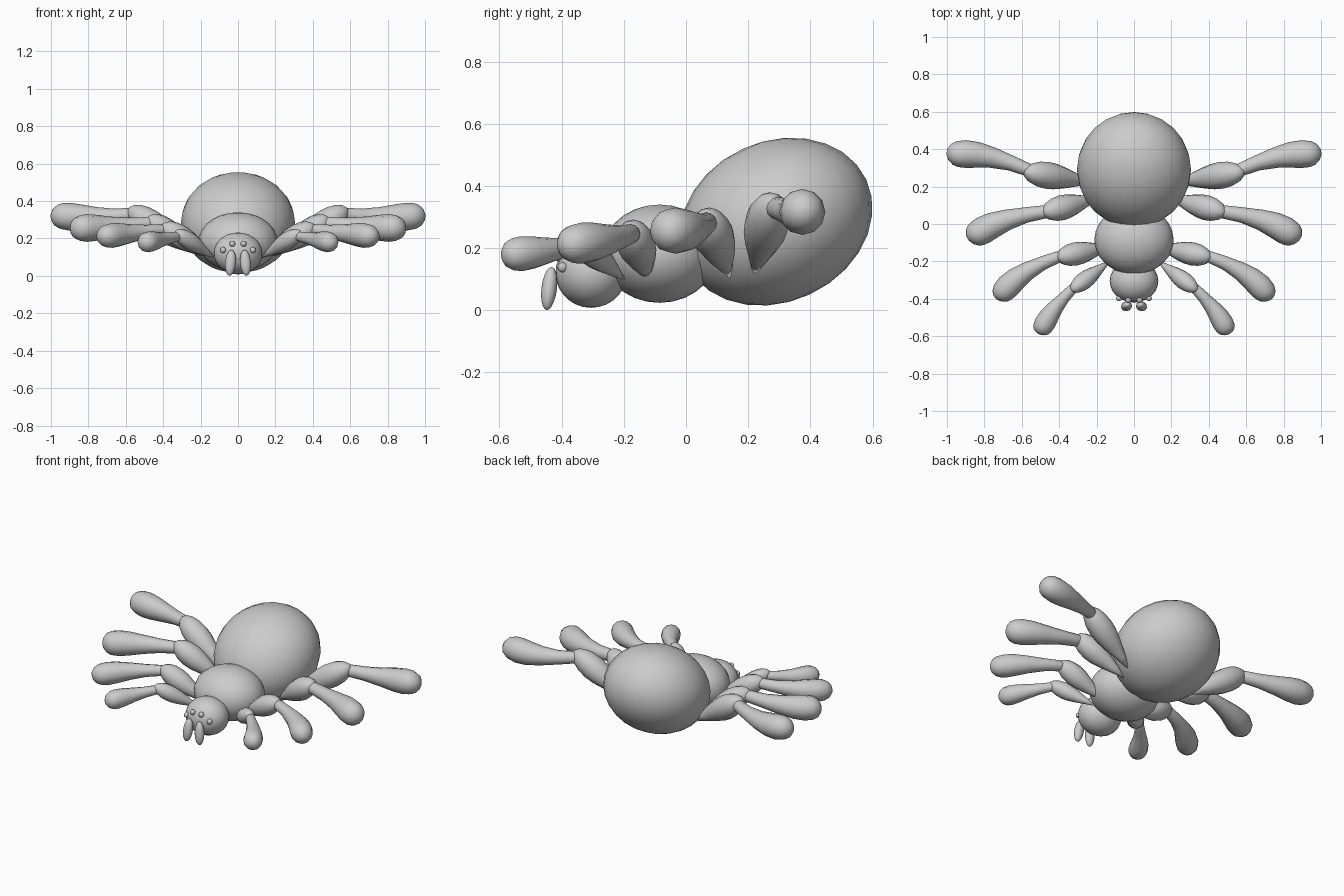
import bpy, bmesh, math
from mathutils import Vector, Matrix

if "Cube" in bpy.data.objects:
    bpy.data.objects.remove(bpy.data.objects["Cube"])


def finish(name, bm):
    bmesh.ops.recalc_face_normals(bm, faces=bm.faces)
    for f in bm.faces:
        f.smooth = True
    me = bpy.data.meshes.new(name)
    bm.to_mesh(me)
    bm.free()
    ob = bpy.data.objects.new(name, me)
    bpy.context.collection.objects.link(ob)
    return ob


def ellipsoid(name, centre, radii, tilt=0, turn=0, seg=24, rings=14):
    bm = bmesh.new()
    bmesh.ops.create_uvsphere(bm, u_segments=seg, v_segments=rings, radius=1)
    m = (Matrix.Translation(centre) @ Matrix.Rotation(math.radians(tilt), 4, 'X')
         @ Matrix.Rotation(math.radians(turn), 4, 'Y') @ Matrix.Diagonal((*radii, 1)))
    bmesh.ops.transform(bm, matrix=m, verts=bm.verts)
    return finish(name, bm)


def limb(name, a, mid, b, radius, profile, side, sides=12):
    """Round limb along a curve through a, mid and b; profile is (t, radius factor)."""
    a, mid, b = Vector(a), Vector(mid), Vector(b)
    ctrl = 2 * mid - (a + b) / 2
    bm = bmesh.new()
    prev = None
    for t, k in profile:
        p = a * (1 - t) ** 2 + ctrl * 2 * t * (1 - t) + b * t * t
        d = ((ctrl - a) * (1 - t) + (b - ctrl) * t).normalized()
        u = d.cross(Vector((0, 0, 1))).normalized()
        w = u.cross(d)
        ring = []
        for i in range(sides):
            ang = 2 * math.pi * i / sides
            q = p + (u * math.cos(ang) + w * math.sin(ang)) * radius * k
            ring.append(bm.verts.new((q.x * side, q.y, q.z)))
        if prev:
            for i in range(sides):
                j = (i + 1) % sides
                bm.faces.new((prev[i], prev[j], ring[j], ring[i]))
        else:
            bm.faces.new(ring)
        prev = ring
    bm.faces.new(prev)
    return finish(name, bm)


# Body
ellipsoid("abdomen", (0, 0.29, 0.285), (0.305, 0.32, 0.258), tilt=25)
ellipsoid("thorax", (0, -0.085, 0.182), (0.212, 0.185, 0.158))
ellipsoid("head", (0, -0.305, 0.12), (0.13, 0.115, 0.112))

INNER = [(0, .08), (.2, .42), (.4, .76), (.55, .95), (.67, 1), (.8, .92), (.9, .72), (.97, .42), (1, .12)]
OUTER = [(0, .1), (.02, .35), (.08, .48), (.25, .56), (.45, .75), (.62, .93), (.76, 1),
         (.87, .93), (.94, .74), (.985, .42), (1, .12)]

# Legs: inner start, inner end, inner radius, outer start, middle, end, outer radius
LEGS = {
    "front": ((.13, -.20, .10), (.335, -.355, .235), .047,
              (.305, -.325, .215), (.43, -.46, .19), (.505, -.59, .178), .056),
    "mid_front": ((.12, -.12, .10), (.41, -.18, .27), .062,
                  (.37, -.165, .25), (.59, -.265, .225), (.73, -.405, .21), .066),
    "mid_back": ((.19, .14, .11), (.485, .06, .31), .067,
                 (.43, .07, .285), (.70, .015, .26), (.882, -.088, .258), .074),
    "back": ((.22, .22, .12), (.585, .28, .36), .072,
             (.53, .272, .335), (.78, .36, .312), (1.0, .368, .33), .074),
}

for label, side in (("right", 1), ("left", -1)):
    for pos, (a, b, r1, c, m, e, r2) in LEGS.items():
        half = (Vector(a) + Vector(b)) / 2
        limb(f"{pos}_{label}_upper_leg", a, half, b, r1, INNER, side)
        limb(f"{pos}_{label}_lower_leg", c, m, e, r2, OUTER, side)
    # Face
    ellipsoid(f"{label}_fang", (.04 * side, -.44, .07), (.029, .025, .07), tilt=-7,
              turn=-5 * side, seg=12, rings=10)
    ellipsoid(f"{label}_inner_eye", (.03 * side, -.407, .172), (.016,) * 3, seg=12, rings=8)
    ellipsoid(f"{label}_outer_eye", (.08 * side, -.397, .138), (.016,) * 3, seg=12, rings=8)
